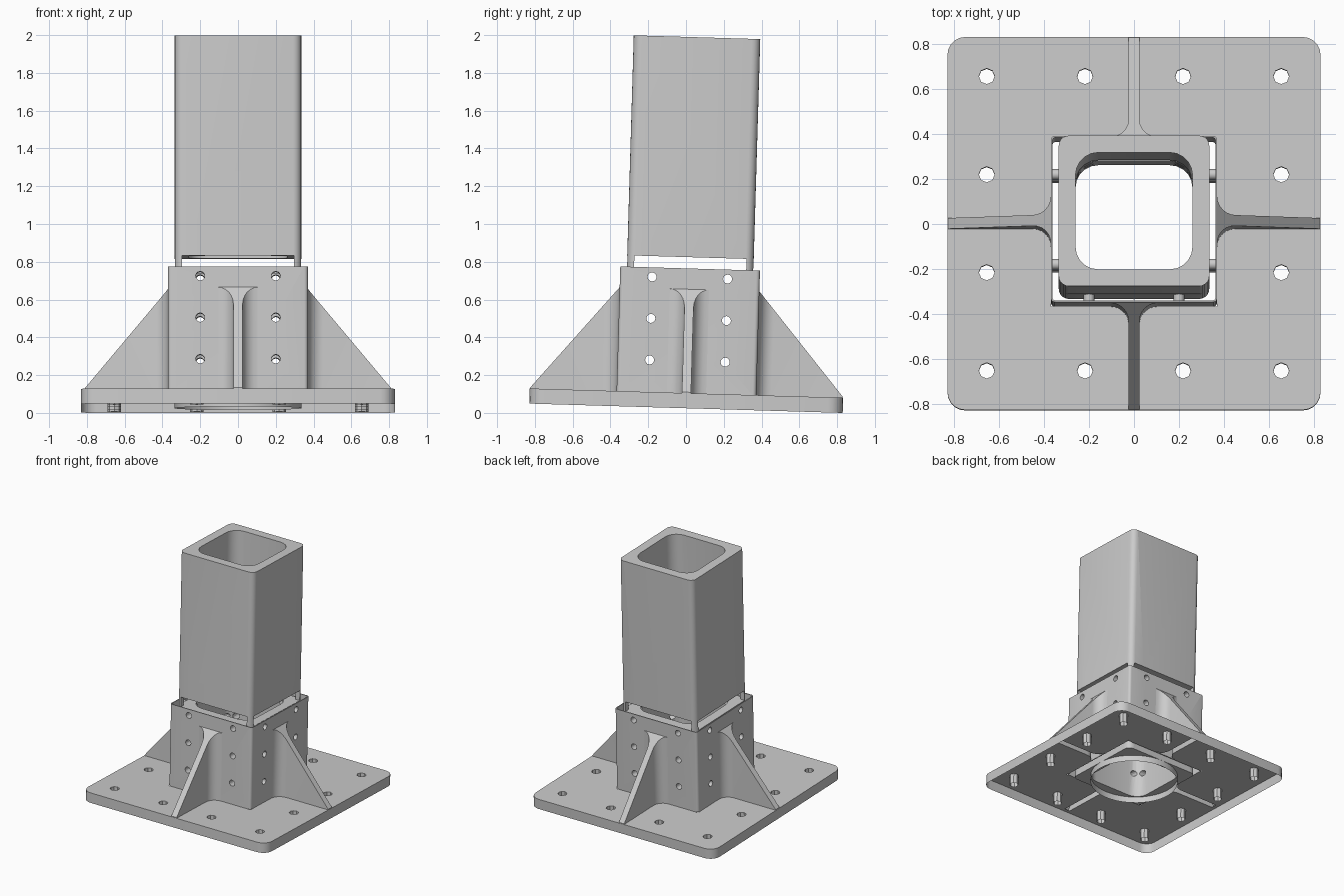
import bpy, bmesh, math
from mathutils import Matrix

if "Cube" in bpy.data.objects:
    bpy.data.objects.remove(bpy.data.objects["Cube"])

steel = bpy.data.materials.new("grey_steel")
steel.use_nodes = True
steel.diffuse_color = (0.6, 0.6, 0.6, 1)
steel.node_tree.nodes["Principled BSDF"].inputs["Base Color"].default_value = (0.6, 0.6, 0.6, 1)

# The whole assembly leans slightly towards the back
LEAN = math.radians(1.7)
PLACE = Matrix.Translation((0, 0, 0.83 * math.sin(LEAN))) @ Matrix.Rotation(-LEAN, 4, 'X')
BASE_TOP, WALL, POST = 0.08, 0.37, 0.335
BOLT_ROWS, BOLT_X, BOLT_R = (0.25, 0.47, 0.69), 0.2, 0.024


def finish(bm, name, smooth=True):
    me = bpy.data.meshes.new(name)
    bm.to_mesh(me)
    bm.free()
    ob = bpy.data.objects.new(name, me)
    bpy.context.collection.objects.link(ob)
    me.materials.append(steel)
    ob.matrix_world = PLACE
    if smooth:
        for o in bpy.context.selected_objects:
            o.select_set(False)
        ob.select_set(True)
        bpy.context.view_layer.objects.active = ob
        bpy.ops.object.shade_smooth_by_angle(angle=math.radians(35))
    return ob


def rounded(h, r, n=5):
    pts = []
    for k in range(4):
        cx = (h - r) * (1 if k in (0, 3) else -1)
        cy = (h - r) * (1 if k < 2 else -1)
        for i in range(n + 1):
            a = math.pi / 2 * (k + i / n)
            pts.append((cx + r * math.cos(a), cy + r * math.sin(a)))
    return pts


def circle(cx, cy, r, n):
    return [(cx + r * math.cos(math.tau * i / n), cy + r * math.sin(math.tau * i / n)) for i in range(n)]


def loop(bm, pts, z):
    return [bm.verts.new((x, y, z)) for x, y in pts]


def bridge(bm, a, b):
    for i in range(len(a)):
        j = (i + 1) % len(a)
        bm.faces.new((a[i], a[j], b[j], b[i]))


def square_tube(name, outer, inner, z0, z1):
    bm = bmesh.new()
    rings = [loop(bm, outer, z0), loop(bm, outer, z1), loop(bm, inner, z1), loop(bm, inner, z0)]
    for i in range(4):
        bridge(bm, rings[i], rings[(i + 1) % 4])
    bmesh.ops.recalc_face_normals(bm, faces=bm.faces[:])
    return finish(bm, name)


def cut(ob, cutters):
    bpy.context.view_layer.objects.active = ob
    for c in cutters:
        c.hide_render = True
        mod = ob.modifiers.new("cut", 'BOOLEAN')
        mod.operation, mod.object, mod.solver = 'DIFFERENCE', c, 'EXACT'
        bpy.ops.object.modifier_apply(modifier=mod.name)


def bolt_matrix(turn, x, z, y=0):
    return (Matrix.Rotation(turn * math.pi / 2, 4, 'Z') @ Matrix.Translation((x, y, z))
            @ Matrix.Rotation(math.pi / 2, 4, 'X'))


def half_width(d):
    # Web half thickness, flared by a fillet next to the socket
    r, t = 0.08, 0.024
    u = min(max((d - WALL) / r, 0), 1)
    return t + r * (1 - math.sqrt(1 - (1 - u) ** 2))


STATIONS = [WALL + 0.08 * (1 - math.cos(math.pi / 2 * i / 6)) for i in range(7)] + [0.828]

# Base plate: open underneath, with hole walls and slots below the webs
bm = bmesh.new()
rims = [rounded(0.83, 0.08)]
grid = (-0.655, -0.218, 0.218, 0.655)
rims += [circle(x, y, 0.035, 8) for x in grid for y in grid if max(abs(x), abs(y)) > 0.5]
cross = []
for k in range(4):
    ca, sa = (1, 0, -1, 0)[k], (0, 1, 0, -1)[k]
    right = [(min(d, 0.8), -half_width(d)) for d in STATIONS]
    arm = [(WALL, -WALL)] + right + [(d, -w) for d, w in reversed(right)]
    cross += [(d * ca - w * sa, d * sa + w * ca) for d, w in arm]
for pts in rims + [cross]:
    top = loop(bm, pts, BASE_TOP)
    for i in range(len(top)):
        bm.edges.new((top[i], top[(i + 1) % len(top)]))
    if pts is not cross:
        bridge(bm, loop(bm, pts, 0), top)
top_edges = [e for e in bm.edges if all(abs(v.co.z - BASE_TOP) < 1e-4 for v in e.verts)]
bmesh.ops.triangle_fill(bm, edges=top_edges, use_beauty=True, normal=(0, 0, 1))
flat = [f for f in bm.faces if all(abs(v.co.z - BASE_TOP) < 1e-4 for v in f.verts)]
bmesh.ops.dissolve_limit(bm, angle_limit=0.001, verts=[],
                         edges=[e for e in bm.edges if e.is_manifold and all(f in flat for f in e.link_faces)])
bmesh.ops.recalc_face_normals(bm, faces=bm.faces[:])
finish(bm, "base_plate")

# Round collar under the centre of the plate
bm = bmesh.new()
bridge(bm, loop(bm, circle(0, 0, 0.335, 48), 0), loop(bm, circle(0, 0, 0.335, 48), 0.05))
finish(bm, "centre_collar")

# Socket and post
socket = square_tube("socket", rounded(WALL, 0.02), rounded(WALL - 0.007, 0.015), BASE_TOP, 0.74)
post = square_tube("post", rounded(POST, 0.045), rounded(0.26, 0.1), 0.05, 1.965)

# Bolt holes through both, and the open band in the post above the socket
bolts = []
for turn in (0, 1):
    bm = bmesh.new()
    for z in BOLT_ROWS:
        for x in (-BOLT_X, BOLT_X):
            bmesh.ops.create_cone(bm, cap_ends=True, segments=12, radius1=BOLT_R, radius2=BOLT_R,
                                  depth=1, matrix=bolt_matrix(turn, x, z))
    bolts.append(finish(bm, "bolt_cutter", False))
bands = []
for size in ((0.594, 1, 0.08), (1, 0.594, 0.08)):
    bm = bmesh.new()
    bmesh.ops.create_cube(bm, size=1, matrix=Matrix.Translation((0, 0, 0.76)) @ Matrix.Diagonal((*size, 1)))
    bands.append(finish(bm, "band_cutter", False))
cut(socket, bolts)
cut(post, bolts + bands)
for c in bolts + bands:
    bpy.data.objects.remove(c)

# Bolt sleeves bridging the gap between socket and post
bm = bmesh.new()
for turn in range(4):
    for z in BOLT_ROWS:
        for x in (-BOLT_X, BOLT_X):
            bmesh.ops.create_cone(bm, cap_ends=False, segments=12, radius1=BOLT_R, radius2=BOLT_R,
                                  depth=0.034, matrix=bolt_matrix(turn, x, z, 0.35))
finish(bm, "bolt_sleeves")

# Triangular webs on the four sides, flared where they meet the socket
for k, side in enumerate(("left", "back", "right", "front")):
    bm = bmesh.new()
    prev = None
    for d in STATIONS:
        w = half_width(d)
        z = 0.63 + (BASE_TOP + 0.005 - 0.63) * (d - WALL) / (0.828 - WALL)
        row = [bm.verts.new(c) for c in ((d, -w, BASE_TOP), (d, -w, z), (d, w, z), (d, w, BASE_TOP))]
        if prev:
            for i in range(3):
                bm.faces.new((prev[i], row[i], row[i + 1], prev[i + 1]))
        prev = row
    bm.faces.new(prev)
    bmesh.ops.recalc_face_normals(bm, faces=bm.faces[:])
    bm.transform(Matrix.Rotation(k * math.pi / 2, 4, 'Z'))
    finish(bm, side + "_web")
